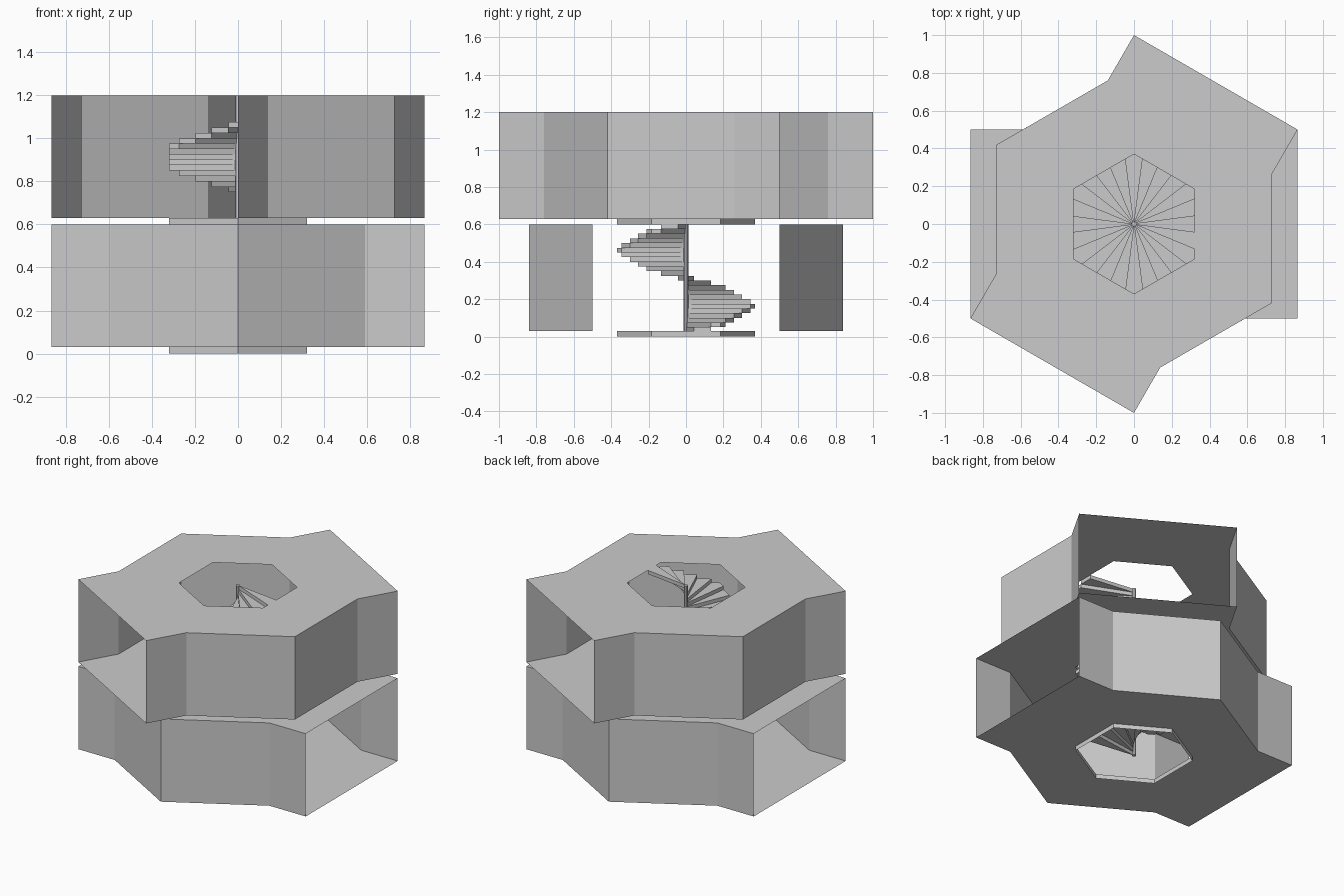
import bpy, bmesh
from math import sin, cos, radians, pi
from mathutils import Matrix

if "Cube" in bpy.data.objects:
    bpy.data.objects.remove(bpy.data.objects["Cube"])

LEVEL = 0.6      # height of one storey
SLAB = 0.03      # depth of the rim under each floor
WELL = 0.37      # corner radius of the stair well
STEPS = 24


def make(name, bm):
    mesh = bpy.data.meshes.new(name)
    bm.to_mesh(mesh)
    bm.free()
    ob = bpy.data.objects.new(name, mesh)
    bpy.context.collection.objects.link(ob)
    return ob


def hexagon(r):
    return [(r * cos(radians(30 + 60 * i)), r * sin(radians(30 + 60 * i))) for i in range(6)]


def well_point(deg):
    # point on the stair well hexagon in a given direction
    r = WELL * cos(pi / 6) / cos(radians((deg + 30) % 60 - 30))
    return r * cos(radians(deg)), r * sin(radians(deg))


def strip(bm, pts, z0, z1, closed=False):
    lo = [bm.verts.new((x, y, z0)) for x, y in pts]
    hi = [bm.verts.new((x, y, z1)) for x, y in pts]
    n = len(pts)
    for i in range(n if closed else n - 1):
        j = (i + 1) % n
        bm.faces.new((lo[i], lo[j], hi[j], hi[i]))


def plate(name, outline, z, rot):
    # flat sheet with a hexagonal hole
    bm = bmesh.new()
    for pts in (outline, hexagon(WELL)):
        vs = [bm.verts.new((x, y, z)) for x, y in pts]
        for i, v in enumerate(vs):
            bm.edges.new((v, vs[(i + 1) % len(vs)]))
    bmesh.ops.triangle_fill(bm, use_beauty=True, edges=bm.edges[:], normal=(0, 0, 1))
    bm.transform(Matrix.Rotation(rot, 4, 'Z'))
    make(name, bm)


def storey(tag, base, rot):
    # plan: hexagon whose two opposite sides extend into open passages
    side = [(0.866, 0.5), (0.589, 0.5), (0, 0.84), (-0.589, 0.5), (-0.866, 0.5)]
    back = [(-x, -y) for x, y in side]
    floor_z, top_z = base + SLAB, base + LEVEL

    # thin walls, passages left open at the ends
    bm = bmesh.new()
    strip(bm, side, floor_z, top_z)
    strip(bm, back, floor_z, top_z)
    bm.transform(Matrix.Rotation(rot, 4, 'Z'))
    make(tag + "_walls", bm)
    plate(tag + "_floor", side + back, floor_z, rot)
    plate(tag + "_ceiling", side + back, top_z, rot)

    # rim of the well under the floor
    bm = bmesh.new()
    strip(bm, hexagon(WELL), base, floor_z, closed=True)
    make(tag + "_well_rim", bm)

    # winding steps clipped to the well
    bm = bmesh.new()
    turn = 360 / STEPS
    rise = LEVEL / STEPS
    for k in range(STEPS):
        mid = k * turn
        angles = [mid - turn / 2, mid + turn / 2]
        if mid % 60 == 30:
            angles.insert(1, mid)
        pts = [(0, 0)] + [well_point(a) for a in angles]
        f = bm.faces.new([bm.verts.new((x, y, base + k * rise)) for x, y in pts])
        ext = bmesh.ops.extrude_face_region(bm, geom=[f], use_keep_orig=True)
        bmesh.ops.translate(bm, vec=(0, 0, rise),
                            verts=[g for g in ext["geom"] if isinstance(g, bmesh.types.BMVert)])
    bmesh.ops.recalc_face_normals(bm, faces=bm.faces[:])
    make(tag + "_stairs", bm)


storey("lower", 0, 0)
storey("upper", LEVEL, radians(60))

# central pole
bm = bmesh.new()
bmesh.ops.create_cone(bm, cap_ends=True, segments=8, radius1=0.013, radius2=0.013,
                      depth=2 * LEVEL, matrix=Matrix.Translation((0, 0, LEVEL)))
make("stair_pole", bm)
